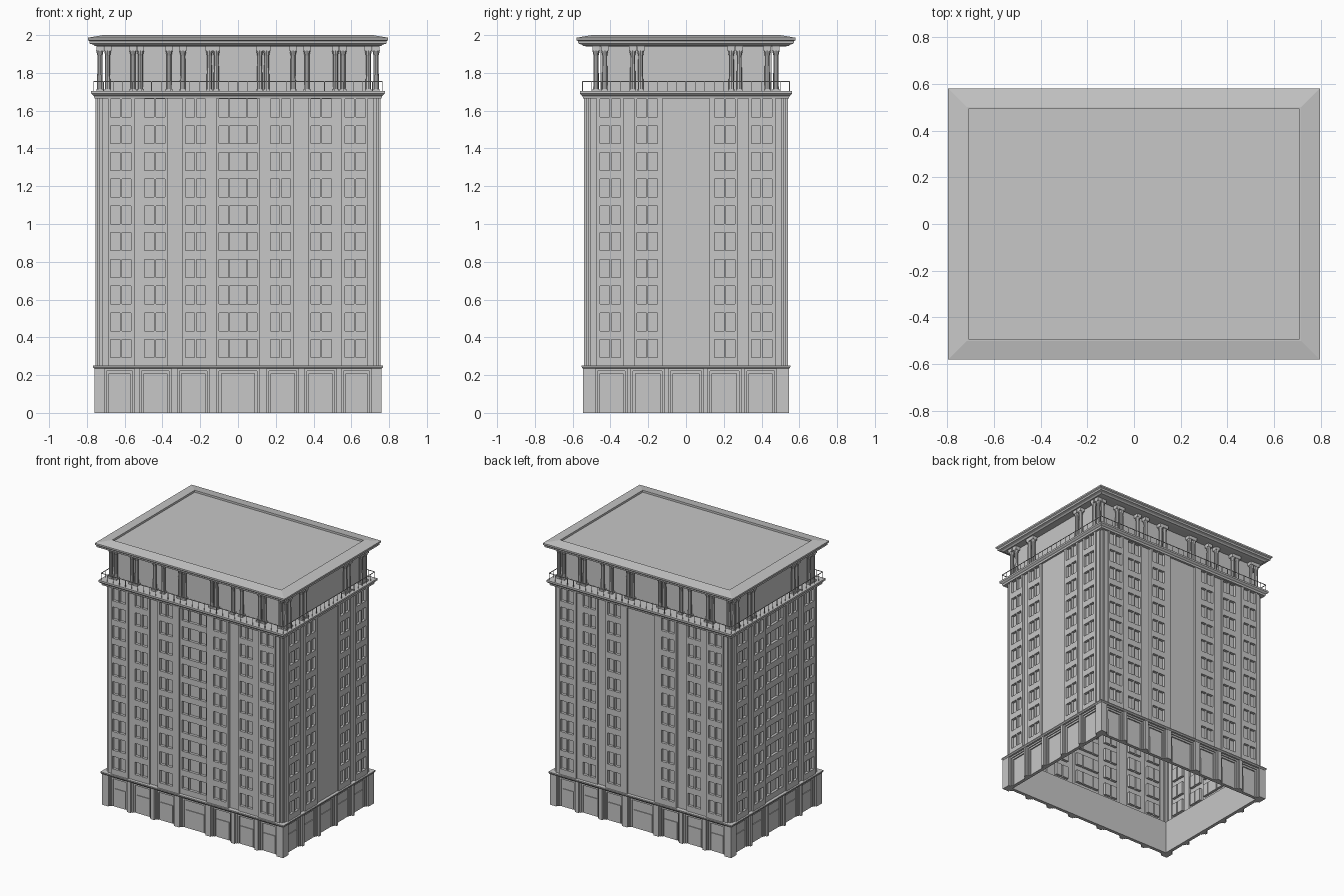
import bpy, bmesh
from math import radians
from mathutils import Matrix, Vector

cube = bpy.data.objects.get("Cube")
if cube:
    bpy.data.objects.remove(cube)

stone = bpy.data.materials.new("grey_stone")
stone.use_nodes = True
colour = (0.57, 0.57, 0.57, 1)
stone.diffuse_color = colour
stone.node_tree.nodes["Principled BSDF"].inputs["Base Color"].default_value = colour

HX, HY = 0.755, 0.54            # half size of the tower
ROWS, PITCH = 10, 0.1415        # window rows


def finish(name, bm, weld=True):
    if weld:
        bmesh.ops.remove_doubles(bm, verts=bm.verts, dist=0.0001)
        bmesh.ops.recalc_face_normals(bm, faces=bm.faces)
    mesh = bpy.data.meshes.new(name)
    bm.to_mesh(mesh)
    bm.free()
    mesh.materials.append(stone)
    obj = bpy.data.objects.new(name, mesh)
    bpy.context.collection.objects.link(obj)
    return obj


def side_matrix(i):
    """Wall frame: x along the wall, y inward from the wall plane."""
    dist = HX if i % 2 else HY
    return Matrix.Rotation(radians(90 * i), 4, 'Z') @ Matrix.Translation((0, -dist, 0))


def box(bm, m, x0, x1, y0, y1, z0, z1):
    centre = Vector((x0 + x1, y0 + y1, z0 + z1)) / 2
    size = Matrix.Diagonal((x1 - x0, y1 - y0, z1 - z0, 1))
    bmesh.ops.create_cube(bm, size=1, matrix=m @ Matrix.Translation(centre) @ size)


def moulding(name, profile, closed=True):
    """Loft rectangles grown from the tower outline by (offset, height)."""
    bm = bmesh.new()
    rings = []
    for o, z in profile:
        a, b = HX + o, HY + o
        rings.append([bm.verts.new((x, y, z)) for x, y in ((-a, -b), (a, -b), (a, b), (-a, b))])
    pairs = list(zip(rings, rings[1:]))
    if closed:
        pairs.append((rings[-1], rings[0]))
    else:
        bm.faces.new(rings[0])
        bm.faces.new(rings[-1])
    for r, s in pairs:
        for k in range(4):
            n = (k + 1) % 4
            bm.faces.new((r[k], r[n], s[n], s[k]))
    return finish(name, bm)


def relief(name, m, strips, windows):
    """Stepped wall with recessed windows, drawn as a height field."""
    limit = strips[-1][0]
    xs = {-limit, limit}
    for edge, _ in strips:
        xs |= {-edge, edge}
    for w in windows:
        xs |= set(w)
    xs = sorted(xs)
    zs = [0.245]
    for r in range(ROWS):
        zs += [0.293 + r * PITCH, 0.388 + r * PITCH]
    zs.append(1.68)

    def depth(i, j):
        x = (xs[i] + xs[i + 1]) / 2
        d = next(d for edge, d in strips if abs(x) < edge)
        if j % 2 and any(a < x < b for a, b in windows):
            d += 0.02
        return d

    bm = bmesh.new()

    def quad(*pts):
        bm.faces.new([bm.verts.new(m @ Vector(p)) for p in pts])

    nx, nz = len(xs) - 1, len(zs) - 1
    for i in range(nx):
        for j in range(nz):
            d = depth(i, j)
            x0, x1, z0, z1 = xs[i], xs[i + 1], zs[j], zs[j + 1]
            quad((x0, d, z0), (x1, d, z0), (x1, d, z1), (x0, d, z1))
            if i + 1 < nx:
                e = depth(i + 1, j)
                if e > d:
                    quad((x1, d, z0), (x1, e, z0), (x1, e, z1), (x1, d, z1))
                elif e < d:
                    quad((x1, e, z0), (x1, d, z0), (x1, d, z1), (x1, e, z1)[:3])
            if j + 1 < nz:
                e = depth(i, j + 1)
                if e != d:
                    quad((x0, d, z1), (x1, d, z1), (x1, e, z1), (x0, e, z1))
    return finish(name, bm)


def pair(c):
    return [(c - 0.054, c - 0.005), (c + 0.005, c + 0.054)]


# Tower walls: (outer edge, inset) strips and window columns
long_strips = [(0.115, 0.012), (0.295, 0), (0.37, 0.02), (0.545, 0.01),
               (0.688, 0), (0.72, 0.01), (0.735, 0.02)]
short_strips = [(0.125, 0.01), (0.275, 0), (0.33, 0.015), (0.475, 0),
                (0.505, 0.01), (0.52, 0.02)]
triple = [(-0.1, -0.051), (-0.044, 0.044), (0.051, 0.1)]
long_windows = [w for c in (0.225, 0.44, 0.62) for s in (-1, 1) for w in pair(s * c)]
short_windows = [w for c in (0.205, 0.4) for s in (-1, 1) for w in pair(s * c)]
relief("front_wall", side_matrix(0), long_strips, long_windows + triple)
relief("right_wall", side_matrix(1), short_strips, short_windows)
relief("back_wall", side_matrix(2), long_strips, long_windows)
relief("left_wall", side_matrix(3), short_strips, short_windows + triple)

# Ground floor: backing slabs, stepped pilasters, lintels and door panels
long_bays = [(0, 0.1), (0.237, 0.073), (0.437, 0.073), (0.627, 0.068)]
short_bays = [(0, 0.082), (0.203, 0.077), (0.395, 0.073)]
slabs, pilasters, doors = bmesh.new(), bmesh.new(), bmesh.new()
for i in range(4):
    m = side_matrix(i)
    half = HY if i % 2 else HX
    half_bays = short_bays if i % 2 else long_bays
    bays = sorted([(-c, h) for c, h in half_bays[1:]] + half_bays)
    box(slabs, m, -half + 0.025, half - 0.025, 0.025, 0.045, 0, 0.24)
    box(pilasters, m, -half + 0.01, half - 0.01, 0.008, 0.03, 0.222, 0.24)
    edges = [-half - 0.005] + [e for c, h in bays for e in (c - h, c + h)] + [half + 0.005]
    for a, b in zip(edges[::2], edges[1::2]):
        lo = a if a < -half else a + 0.011
        hi = b if b > half else b - 0.011
        box(pilasters, m, max(a, -half + 0.005), min(b, half - 0.005), 0.008, 0.03, 0, 0.23)
        box(pilasters, m, lo, hi, -0.005, 0.03, 0, 0.238)
    for c, h in bays:
        for s in (-1, 1):
            x = c + s * (h - 0.006)
            box(doors, m, x - 0.006, x + 0.006, 0.016, 0.03, 0, 0.222)
        box(doors, m, c - h, c + h, 0.016, 0.03, 0.208, 0.222)
        box(doors, m, c - h + 0.02, c + h - 0.02, 0.02, 0.03, 0, 0.135)
finish("ground_floor_walls", slabs)
finish("ground_floor_pilasters", pilasters, False)
finish("door_panels", doors, False)

# Horizontal mouldings
moulding("ground_floor_cornice", [(-0.045, 0.234), (0.006, 0.234), (0.012, 0.242),
                                  (0.012, 0.25), (-0.045, 0.252)])
moulding("balcony_cornice", [(-0.045, 1.664), (0.005, 1.664), (0.008, 1.678), (0.016, 1.684),
                             (0.022, 1.69), (0.022, 1.703), (-0.12, 1.703), (-0.12, 1.69)])

# Penthouse core
core = bmesh.new()
box(core, Matrix(), -0.705, 0.705, -0.452, 0.452, 1.695, 1.945)
finish("penthouse_walls", core)

# Penthouse columns in pairs, with plinths and capitals
columns = bmesh.new()
long_columns = (0.115, 0.152, 0.292, 0.365, 0.516, 0.556, 0.69)
short_columns = (0.24, 0.282, 0.43, 0.477)
for i in range(4):
    m = side_matrix(i)
    d = 0.024 if i % 2 else 0.064
    for c in short_columns if i % 2 else long_columns:
        for x in (-c, c):
            bmesh.ops.create_cone(columns, segments=10, radius1=0.015, radius2=0.013, depth=0.22,
                                  cap_ends=True, matrix=m @ Matrix.Translation((x, d, 1.81)))
            bmesh.ops.create_cone(columns, segments=10, radius1=0.013, radius2=0.02, depth=0.03,
                                  cap_ends=True, matrix=m @ Matrix.Translation((x, d, 1.905)))
            box(columns, m, x - 0.019, x + 0.019, d - 0.019, d + 0.019, 1.915, 1.945)
            box(columns, m, x - 0.018, x + 0.018, d - 0.018, d + 0.018, 1.7, 1.715)
finish("penthouse_columns", columns, False)

# Balcony railing
rail = bmesh.new()
for i in range(4):
    m = side_matrix(i)
    half = (HY if i % 2 else HX) + 0.008
    count = 22 if i % 2 else 30
    box(rail, m, -half, half, -0.01, -0.006, 1.752, 1.756)
    for k in range(count):
        x = -half + 2 * half * k / count
        box(rail, m, x - 0.0015, x + 0.0015, -0.0095, -0.0065, 1.7, 1.754)
finish("balcony_railing", rail, False)

# Roof slab with sloped border and sunken centre
moulding("roof", [(-0.02, 1.94), (0.003, 1.942), (0.012, 1.95), (0.03, 1.955), (0.032, 1.968),
                  (0.04, 1.974), (0.04, 1.986), (-0.04, 2.0), (-0.047, 2.0),
                  (-0.047, 1.985)], closed=False)
